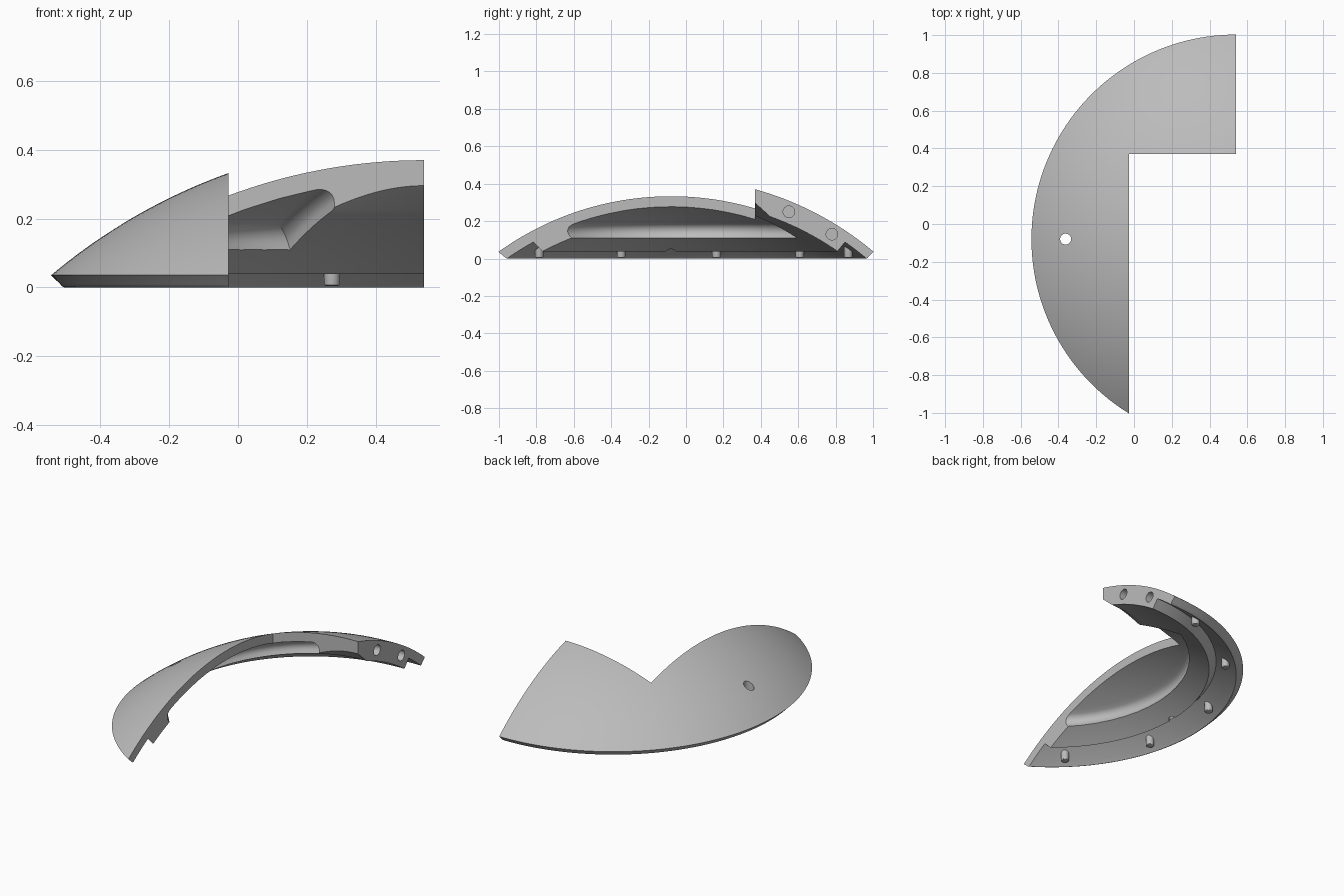
import bpy, bmesh, math
from math import sin, cos, radians, sqrt, asin, hypot
from mathutils import Matrix, Vector

if "Cube" in bpy.data.objects:
    bpy.data.objects.remove(bpy.data.objects["Cube"])

CX, CY, CZ = 0.54, -0.08, -1.2486            # centre of the concentric spheres
OUTER, REBATE, INNER = 1.68, 1.628, 1.565    # sphere radii

grey = bpy.data.materials.new("plain grey")
grey.use_nodes = True
grey.diffuse_color = (0.5, 0.5, 0.5, 1)
grey.node_tree.nodes["Principled BSDF"].inputs["Base Color"].default_value = (0.5, 0.5, 0.5, 1)


def arc(radius, r0, r1, n):
    """Points (r, z) along a sphere section between two plan radii."""
    a, b = asin(r0 / radius), asin(r1 / radius)
    angles = [a + (b - a) * i / n for i in range(n + 1)]
    return [(radius * sin(t), CZ + radius * cos(t)) for t in angles]


def finish(name, bm):
    bmesh.ops.recalc_face_normals(bm, faces=bm.faces)
    mesh = bpy.data.meshes.new(name)
    bm.to_mesh(mesh)
    bm.free()
    mesh.materials.append(grey)
    obj = bpy.data.objects.new(name, mesh)
    bpy.context.collection.objects.link(obj)
    return obj


def sweep(profile, start, end, steps):
    """Turn a closed (r, z) profile about the dome axis, with end caps."""
    bm = bmesh.new()
    rings = []
    for i in range(steps + 1):
        t = radians(start + (end - start) * i / steps)
        rings.append([bm.verts.new((CX + r * cos(t), CY + r * sin(t), z)) for r, z in profile])
    n = len(profile)
    for a, b in zip(rings, rings[1:]):
        for k in range(n):
            bm.faces.new((a[k], a[(k + 1) % n], b[(k + 1) % n], b[k]))
    bm.faces.new(rings[0])
    bm.faces.new(rings[-1])
    return bm, rings


def cylinder(name, radius, depth, matrix, rounding=0):
    bm = bmesh.new()
    bmesh.ops.create_cone(bm, cap_ends=True, segments=32, radius1=radius, radius2=radius, depth=depth)
    if rounding:
        low = [e for e in bm.edges if all(v.co.z < 0 for v in e.verts)]
        bmesh.ops.bevel(bm, geom=low, offset=rounding, segments=3, profile=0.5, affect='EDGES')
    bm.transform(matrix)
    return finish(name, bm)


def activate(obj):
    bpy.ops.object.select_all(action='DESELECT')
    obj.select_set(True)
    bpy.context.view_layer.objects.active = obj


def cut(obj, cutter):
    activate(obj)
    mod = obj.modifiers.new("cut", 'BOOLEAN')
    mod.operation, mod.solver, mod.object = 'DIFFERENCE', 'EXACT', cutter
    bpy.ops.object.modifier_apply(modifier=mod.name)
    bpy.data.objects.remove(cutter)


def smooth(obj):
    activate(obj)
    bpy.ops.object.shade_smooth_by_angle(angle=radians(28))


# Dome shell: outer skin, rounded rim, rebate, step, inner skin, sloped inner edge
rim = [(1.057, 0.010), (1.051, 0.003), (1.044, 0.0)]
profile = (arc(OUTER, 0.40, 1.083, 24) + rim + arc(REBATE, 1.038, 0.93, 5)
           + arc(INNER, 0.89, 0.53, 14) + [(0.42, 0.323)])
bm, _ = sweep(profile, 90, 244, 77)
shell = finish("dome_shell", bm)

# Straight cuts leaving the L-shaped plan
bm = bmesh.new()
bmesh.ops.create_cube(bm, size=1)
x0, y1 = -0.027, 0.37
bm.transform(Matrix.Translation((x0 + 1, y1 - 1, 0)) @ Matrix.Diagonal((2, 2, 2, 1)))
cut(shell, finish("corner_cutter", bm))

# Underside pocket with a rounded outer edge and a rounded end
ceiling = arc(REBATE, 0.48, 0.809, 5)
floor = arc(1.52, 0.755, 0.44, 5)
bm, rings = sweep(ceiling + floor, 120, 250, 20)
last = len(ceiling) - 1
pairs = [(a[last], b[last]) for a, b in zip(rings, rings[1:])]
pairs += [(rings[0][k], rings[0][k + 1]) for k in range(last)]
bm.normal_update()
bmesh.ops.recalc_face_normals(bm, faces=bm.faces)
bmesh.ops.bevel(bm, geom=[bm.edges.get(p) for p in pairs], offset=0.045, segments=6,
                profile=0.5, affect='EDGES', clamp_overlap=True)
cut(shell, finish("pocket_cutter", bm))

# Vertical through hole
cut(shell, cylinder("hole_cutter", 0.029, 1, Matrix.Translation((-0.362, CY, 0.1))))

# Blind dowel holes in the end face
for y, z in ((0.55, 0.25), (0.78, 0.13)):
    place = Matrix.Translation((CX, y, z)) @ Matrix.Rotation(radians(90), 4, 'Y')
    cut(shell, cylinder("dowel_cutter", 0.031, 0.24, place))
smooth(shell)

# Locating pins under the rebate
for i in range(5):
    t = radians(105.7 + 30 * i)
    place = Matrix.Translation((CX + 0.985 * cos(t), CY + 0.985 * sin(t), 0.0375))
    smooth(cylinder(f"locating_pin_{i + 1}", 0.023, 0.065, place, 0.006))
